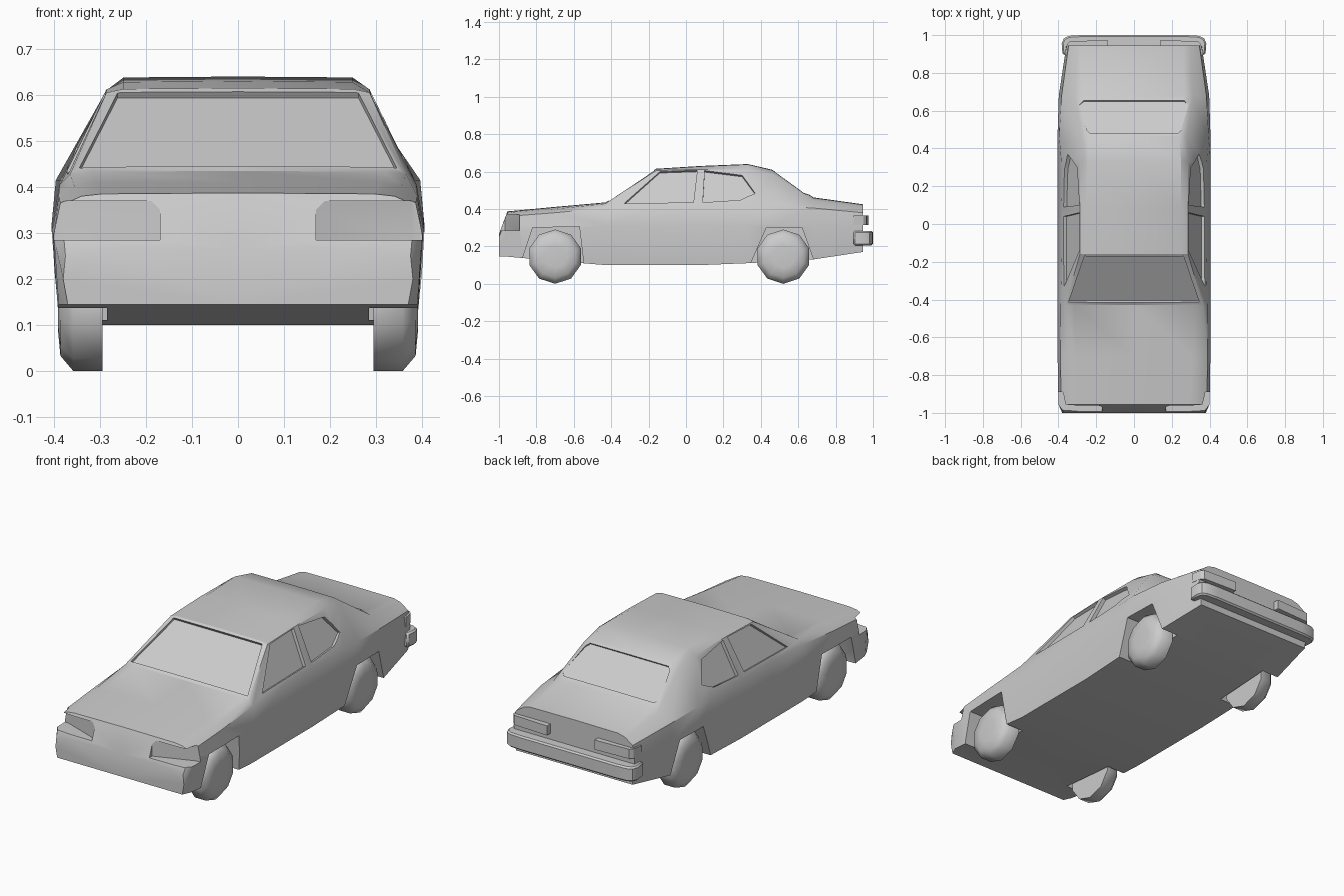
import bpy, bmesh, math
from mathutils import Vector

if "Cube" in bpy.data.objects:
    bpy.data.objects.remove(bpy.data.objects["Cube"])


def make(name, bm):
    bmesh.ops.recalc_face_normals(bm, faces=bm.faces)
    me = bpy.data.meshes.new(name)
    bm.to_mesh(me)
    bm.free()
    ob = bpy.data.objects.new(name, me)
    bpy.context.collection.objects.link(ob)
    return ob


def smooth(ob, deg):
    bpy.ops.object.select_all(action='DESELECT')
    ob.select_set(True)
    bpy.context.view_layer.objects.active = ob
    bpy.ops.object.shade_smooth_by_angle(angle=math.radians(deg))


def bridge(bm, rings):
    """Skin closed rings of equal length and cap both ends."""
    vs = [[bm.verts.new(p) for p in r] for r in rings]
    n = len(vs[0])
    for a, b in zip(vs, vs[1:]):
        for i in range(n):
            j = (i + 1) % n
            bm.faces.new((a[i], a[j], b[j], b[i]))
    bm.faces.new(vs[0])
    bm.faces.new(vs[-1])


def prism(name, pts, low, high):
    bm = bmesh.new()
    low, high = Vector(low), Vector(high)
    bridge(bm, [[Vector(p) + low for p in pts], [Vector(p) + high for p in pts]])
    return make(name, bm)


def flip(pts):
    return [(-x, y, z) for x, y, z in pts]


def cut(ob, name, pts, low, high):
    """Subtract a prism from the object."""
    tool = prism(name, pts, low, high)
    tool.hide_render = True
    mod = ob.modifiers.new(name, 'BOOLEAN')
    mod.operation, mod.solver, mod.object = 'DIFFERENCE', 'EXACT', tool
    bpy.context.view_layer.objects.active = ob
    bpy.ops.object.modifier_apply(modifier=mod.name)
    bpy.data.objects.remove(tool)


def recess(ob, name, pts, normal, depth):
    n = Vector(normal).normalized()
    cut(ob, name, pts, -n * depth, n * 0.1)


# Body stations: y, floor z, sill x, widest x z, belt x z, roof edge x z, top z
stations = [
    (-1.00, .145, .37, .380, .20, .375, .25, .30, .262, .265),
    (-.955, .145, .39, .400, .29, .385, .36, .34, .380, .387),
    (-.70, .122, .395, .405, .30, .390, .38, .355, .400, .411),
    (-.43, .10, .385, .405, .31, .388, .405, .365, .428, .435),
    (-.16, .10, .385, .405, .31, .382, .415, .286, .605, .615),
    (.08, .10, .385, .405, .31, .382, .415, .286, .612, .630),
    (.33, .11, .388, .405, .31, .385, .415, .286, .610, .640),
    (.46, .117, .392, .405, .32, .396, .415, .278, .587, .610),
    (.68, .13, .385, .398, .31, .383, .405, .310, .447, .462),
    (.945, .17, .345, .358, .30, .346, .38, .300, .412, .425),
]
rings = []
for y, zf, xs, xw, zw, xb, zb, xt, zt, top in stations:
    half = [(xs, y, zf), (xw, y, zw), (xb, y, zb), (xt, y, zt), (xt * .87, y, top - .002)]
    rings.append([(0, y, zf)] + half + [(0, y, top)] + flip(half[::-1]))
bm = bmesh.new()
bridge(bm, rings)
body = make("car_body", bm)

# Wheel arches
arches = [[(-.88, .05), (-.87, .15), (-.82, .30), (-.57, .305), (-.54, .05)],
          [(.32, .05), (.43, .30), (.62, .30), (.71, .05)]]
for a in arches:
    for x0, x1 in ((.285, .5), (-.5, -.285)):
        cut(body, "arch_cutter", [(0, y, z) for y, z in a], (x0, 0, 0), (x1, 0, 0))

# Side windows, lying on the sloped upper flank
side_windows = [[(-.33, .43), (-.14, .60), (.06, .607), (.04, .435)],
                [(.09, .435), (.10, .605), (.30, .58), (.37, .485), (.29, .447)]]
for w in side_windows:
    pts = [(.382 - (z - .415) * .49, y, z) for y, z in w]
    recess(body, "window_cutter", pts, (.9, 0, .44), .018)
    recess(body, "window_cutter", flip(pts), (-.9, 0, .44), .018)

# Windshield and rear window
wind = [(.345, -.415, .445), (.262, -.172, .607)]
recess(body, "windshield_cutter", wind + flip(wind[::-1]), (0, -.555, .832), .017)
back = [(.265, .655, .479), (.288, .635, .492), (.25, .50, .583), (.232, .48, .597)]
recess(body, "rear_window_cutter", back + flip(back[::-1]), (0, .558, .83), .01)

# Headlight notches at the swept front corners
lamp = [(.17, -.968, 0), (.38, -.89, 0), (.45, -.89, 0), (.45, -1.1, 0), (.17, -1.1, 0)]
for pts in (lamp, flip(lamp)):
    cut(body, "headlight_cutter", pts, (0, 0, .285), (0, 0, .37))
smooth(body, 28)

# Rear bumper
half = [(.325, .90, 0), (.378, .895, 0), (.383, .955, 0), (.372, .982, 0), (.345, .996, 0), (.28, 1.0, 0)]
bumper = prism("rear_bumper", half + flip(half[::-1]), (0, 0, .205), (0, 0, .283))
bev = bumper.modifiers.new("bevel", 'BEVEL')
bev.width, bev.segments, bev.limit_method = .008, 1, 'ANGLE'
bev.angle_limit = math.radians(60)
smooth(bumper, 35)

# Tail lights wrapping the rear corners
tail = [(.14, .92, 0), (.14, .975, 0), (.34, .966, 0), (.355, .95, 0), (.366, .895, 0), (.33, .895, 0)]
for side, pts in (("right", tail), ("left", flip(tail))):
    prism("tail_light_" + side, pts, (0, 0, .315), (0, 0, .366))

# Wheels: ten-sided with a chamfered, slightly domed outer face
for end, yc in (("front", -.70), ("rear", .52)):
    for side, s in (("right", 1), ("left", -1)):
        bm = bmesh.new()
        bridge(bm, [[(s * x, yc + r * math.sin(k * math.pi / 5), .145 + r * math.cos(k * math.pi / 5))
                     for k in range(10)]
                    for x, r in ((.295, .145), (.358, .145), (.386, .112), (.391, .06))])
        smooth(make("wheel_%s_%s" % (end, side), bm), 50)
